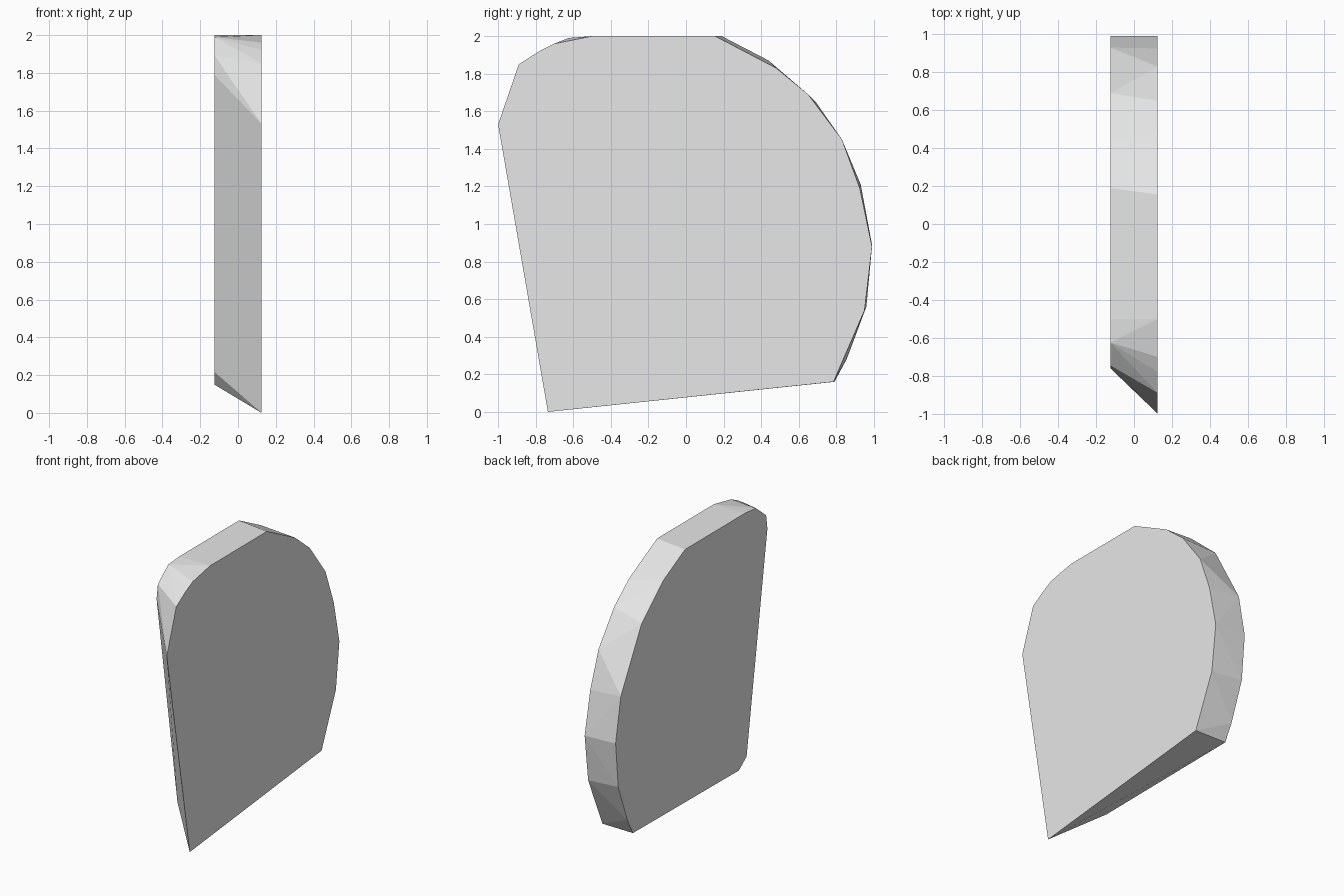
import bpy
import bmesh

if "Cube" in bpy.data.objects:
    bpy.data.objects.remove(bpy.data.objects["Cube"])

# Outlines of the two flat sides as (y, z)
right_side = [(-0.735, 0.0), (0.785, 0.16), (0.95, 0.54), (0.99, 0.88),
              (0.925, 1.19), (0.83, 1.45), (0.65, 1.69), (0.48, 1.83),
              (0.155, 2.0), (-0.5, 2.0), (-0.7, 1.96), (-0.78, 1.92),
              (-0.89, 1.85), (-1.0, 1.53)]
left_side = [(-0.43, 0.15), (0.79, 0.16), (0.855, 0.28), (0.96, 0.56),
             (0.99, 0.89), (0.93, 1.21), (0.69, 1.65), (0.44, 1.87),
             (0.19, 2.0), (-0.5, 2.0), (-0.625, 1.99), (-0.745, 1.893),
             (-0.76, 1.79), (-0.52, 0.217)]
HALF_WIDTH = 0.125

grey = bpy.data.materials.new("light grey")
grey.diffuse_color = (0.8, 0.8, 0.8, 1.0)
grey.use_nodes = True
grey.node_tree.nodes["Principled BSDF"].inputs["Base Color"].default_value = grey.diffuse_color

# Rounded slab: the two outlines joined by a faceted skin
bm = bmesh.new()
for x, outline in ((HALF_WIDTH, right_side), (-HALF_WIDTH, left_side)):
    for y, z in outline:
        bm.verts.new((x, y, z))
hull = bmesh.ops.convex_hull(bm, input=bm.verts[:])
loose = [v for v in bm.verts if not v.link_faces]
bmesh.ops.delete(bm, geom=loose, context='VERTS')
bmesh.ops.dissolve_limit(bm, angle_limit=0.005, verts=bm.verts[:], edges=bm.edges[:])
bmesh.ops.recalc_face_normals(bm, faces=bm.faces[:])

mesh = bpy.data.meshes.new("rounded_slab")
bm.to_mesh(mesh)
bm.free()
mesh.materials.append(grey)
slab = bpy.data.objects.new("rounded_slab", mesh)
bpy.context.collection.objects.link(slab)
